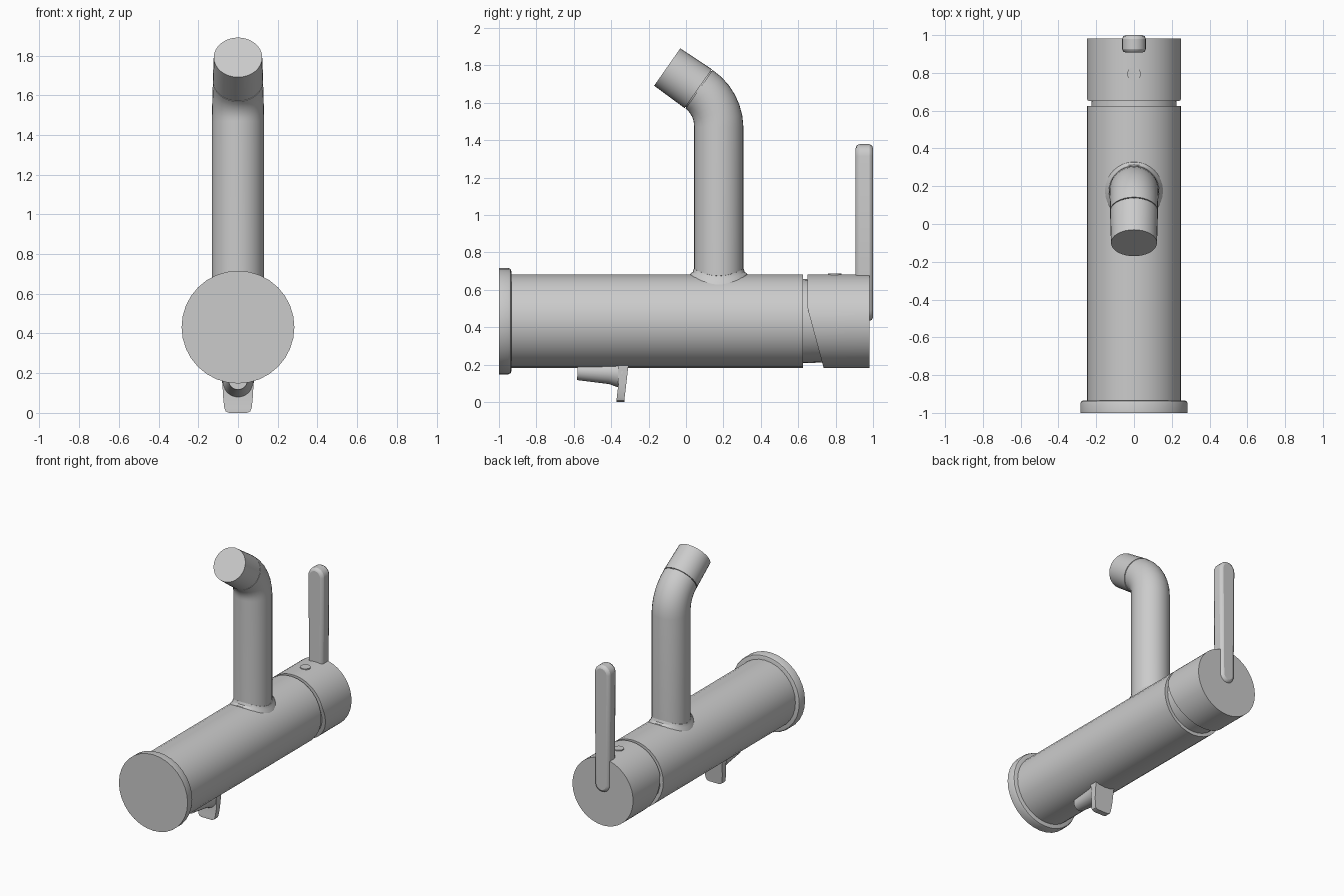
import bpy, bmesh, math
from mathutils import Vector

if "Cube" in bpy.data.objects:
    bpy.data.objects.remove(bpy.data.objects["Cube"])

# One brushed metal colour for everything
metal = bpy.data.materials.new("grey metal")
GREY = (0.6, 0.6, 0.6, 1)
metal.use_nodes = True
metal.diffuse_color = GREY
metal.node_tree.nodes["Principled BSDF"].inputs["Base Color"].default_value = GREY

SIDES = 32
AXIS_Z = 0.432
BODY_R = 0.25


def finish(name, bm, bevel=0):
    bmesh.ops.recalc_face_normals(bm, faces=bm.faces)
    mesh = bpy.data.meshes.new(name)
    bm.to_mesh(mesh)
    bm.free()
    obj = bpy.data.objects.new(name, mesh)
    bpy.context.collection.objects.link(obj)
    mesh.materials.append(metal)
    bpy.ops.object.select_all(action="DESELECT")
    obj.select_set(True)
    bpy.context.view_layer.objects.active = obj
    if bevel:
        mod = obj.modifiers.new("soft edges", "BEVEL")
        mod.width = bevel
        mod.segments = 2
        mod.limit_method = "ANGLE"
        mod.angle_limit = math.radians(40)
    bpy.ops.object.shade_smooth_by_angle(angle=math.radians(30))
    return obj


def loft(name, rings, bevel=0):
    """Skin a list of point rings and close both ends."""
    bm = bmesh.new()
    loops = [[bm.verts.new(p) for p in ring] for ring in rings]
    n = len(loops[0])
    for a, b in zip(loops, loops[1:]):
        for i in range(n):
            j = (i + 1) % n
            bm.faces.new((a[i], a[j], b[j], b[i]))
    bm.faces.new(loops[0])
    bm.faces.new(loops[-1])
    return finish(name, bm, bevel)


def circle(centre, direction, radius, sides=SIDES):
    """Ring around a direction lying in the side plane."""
    d = Vector(direction).normalized()
    u = Vector((1, 0, 0))
    v = d.cross(u)
    return [Vector(centre) + radius * (math.cos(t) * u + math.sin(t) * v)
            for t in (math.tau * i / sides for i in range(sides))]


def turned(name, profile, z=AXIS_Z):
    """Round part along y from (radius, y) pairs."""
    return loft(name, [circle((0, y, z), (0, 1, 0), r) for r, y in profile])


def plate(name, outline, y0, y1, bevel=0):
    """Extrude an (x, z) outline along y."""
    return loft(name, [[(x, y, z) for x, z in outline] for y in (y0, y1)], bevel)


# Horizontal body, wall flange and neck
turned("wall_flange", [(0.284, -1), (0.284, -0.95), (0.279, -0.938), (0.268, -0.934)])
turned("body", [(BODY_R, -0.94), (BODY_R, 0.625)])
turned("neck", [(0.226, 0.6), (0.218, 0.8)])


# Handle cap, with its front rim cut back below the middle
def cap_rim(radius):
    ring = circle((0, 0.65, AXIS_Z), (0, 1, 0), radius, 64)
    for p in ring:
        p.y += max(0, 0.5 - p.z) * 0.27
    return ring


loft("handle_cap", [cap_rim(0.212), cap_rim(BODY_R),
                    circle((0, 0.982, AXIS_Z), (0, 1, 0), BODY_R, 64)])

# Lever: upright bar with rounded ends
HALF = 0.063
outline = [(HALF * math.cos(t), 1.315 + HALF * math.sin(t))
           for t in (math.pi * i / 10 for i in range(11))]
outline += [(-x * 0.9, 0.49 - (z - 1.315) * 0.9) for x, z in outline]
plate("lever", outline, 0.907, 1.0, 0.02)

# Temperature dot on the cap
bm = bmesh.new()
bmesh.ops.create_cone(bm, cap_ends=True, segments=20, radius1=0.036, radius2=0.036, depth=0.03)
bmesh.ops.translate(bm, verts=bm.verts, vec=(0, 0.795, 0.673))
finish("indicator_dot", bm)

# Spout: straight riser then a bend towards the front
SPOUT_Y, SPOUT_R, BEND_Z, BEND_R, TURN = 0.175, 0.132, 1.47, 0.246, math.radians(55)
rings = [circle((0, SPOUT_Y, 0.5), (0, 0, 1), SPOUT_R)]
for i in range(7):
    a = TURN * i / 6
    rings.append(circle((0, SPOUT_Y - BEND_R * (1 - math.cos(a)), BEND_Z + BEND_R * math.sin(a)),
                        (0, -math.sin(a), math.cos(a)), SPOUT_R - 0.006 * i / 6))
aim = Vector((0, -math.sin(TURN), math.cos(TURN)))
joint = Vector((0, SPOUT_Y - BEND_R * (1 - math.cos(TURN)), BEND_Z + BEND_R * math.sin(TURN)))
loft("spout", rings)

# Thin groove and nozzle at the spout end
loft("nozzle_groove", [circle(joint - aim * 0.01, aim, 0.118), circle(joint + aim * 0.02, aim, 0.118)])
loft("nozzle", [circle(joint + aim * 0.006, aim, 0.127), circle(joint + aim * 0.208, aim, 0.122)])

# Flared collar that follows the round body
rings = []
for flare, lift in ((0.025, -0.01), (0.02, 0.004), (0.007, 0.013), (0.001, 0.03)):
    ring = circle((0, SPOUT_Y, 0), (0, 0, 1), SPOUT_R + flare)
    for p in ring:
        p.z = AXIS_Z + math.sqrt(BODY_R ** 2 - p.x ** 2) + lift
    rings.append(ring)
loft("spout_collar", rings)

# Small diverter below: tapered barrel and finger tab
loft("diverter_barrel", [circle((0, y, z), (0, 1, -0.05), r, 24) for y, z, r in
                         ((-0.58, 0.165, 0.048), (-0.41, 0.16, 0.064),
                          (-0.37, 0.155, 0.073), (-0.34, 0.155, 0.08))])
rings = []
for z, y0, y1, half in ((0.22, -0.365, -0.305, 0.08), (0.09, -0.362, -0.32, 0.076),
                        (0.025, -0.37, -0.328, 0.069), (0.008, -0.371, -0.33, 0.062),
                        (0, -0.371, -0.33, 0.045)):
    rings.append([(-half, y0, z), (half, y0, z), (half, y1, z), (-half, y1, z)])
loft("diverter_tab", rings)
